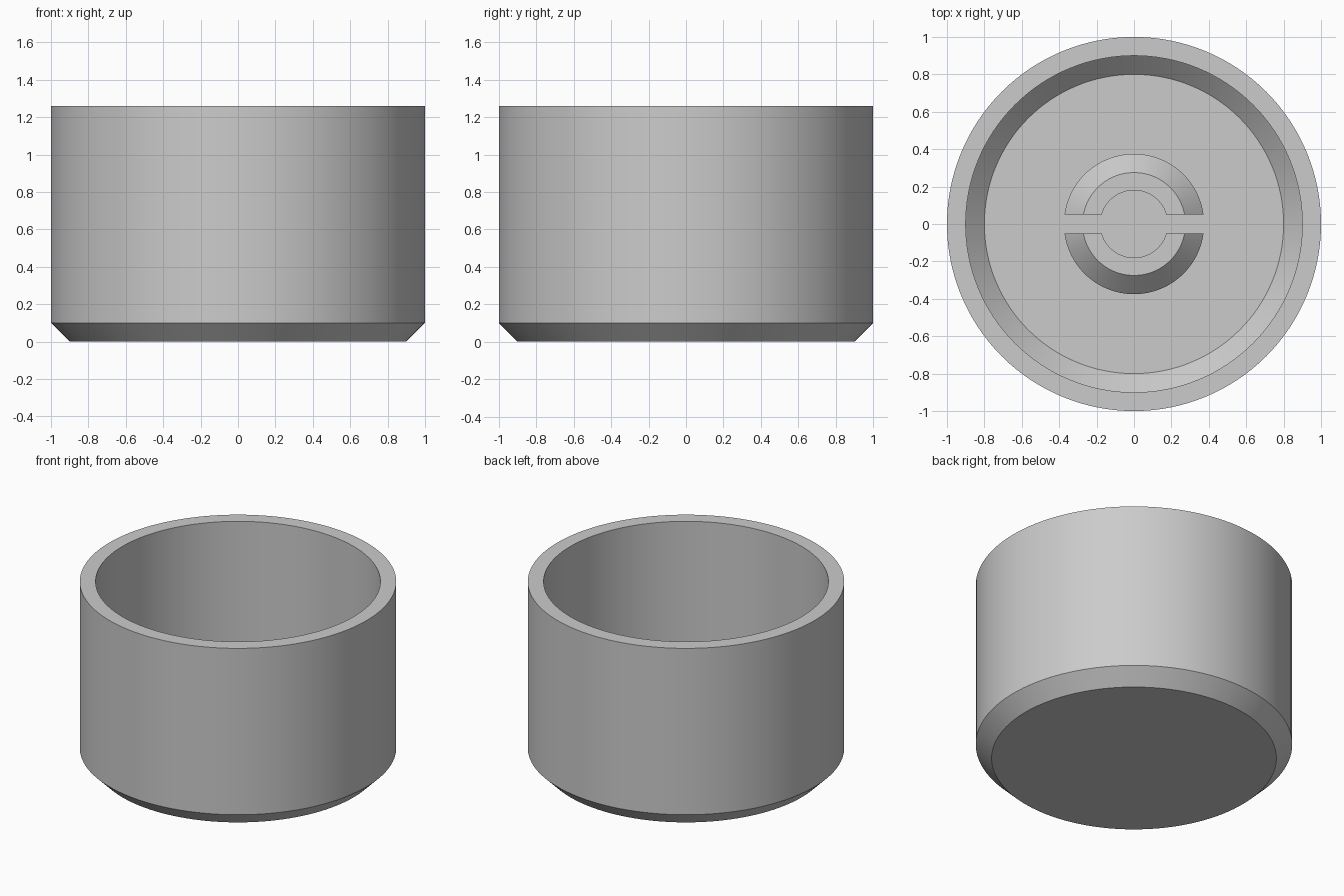
import bpy
import bmesh
import math

cube = bpy.data.objects.get("Cube")
if cube:
    bpy.data.objects.remove(cube, do_unlink=True)

SEGMENTS = 128
FLOOR = 0.1        # floor height inside the cup
CLIP_TOP = 0.6     # height of the split clip

# Single grey material
grey = bpy.data.materials.new("plain grey")
grey.use_nodes = True
colour = (0.6, 0.6, 0.6, 1)
grey.diffuse_color = colour
grey.node_tree.nodes["Principled BSDF"].inputs["Base Color"].default_value = colour


def lathe(profile, closed):
    """Revolve an (r, z) profile around the z axis."""
    bm = bmesh.new()
    verts = [bm.verts.new((r, 0, z)) for r, z in profile]
    pairs = list(zip(verts, verts[1:]))
    if closed:
        pairs.append((verts[-1], verts[0]))
    edges = [bm.edges.new(p) for p in pairs]
    bmesh.ops.spin(bm, geom=verts + edges, cent=(0, 0, 0), axis=(0, 0, 1),
                   angle=math.tau, steps=SEGMENTS)
    bmesh.ops.remove_doubles(bm, verts=bm.verts[:], dist=0.0005)
    return bm


def finish(bm, name):
    bmesh.ops.recalc_face_normals(bm, faces=bm.faces[:])
    mesh = bpy.data.meshes.new(name)
    bm.to_mesh(mesh)
    bm.free()
    mesh.materials.append(grey)
    obj = bpy.data.objects.new(name, mesh)
    bpy.context.collection.objects.link(obj)
    bpy.ops.object.select_all(action="DESELECT")
    obj.select_set(True)
    bpy.context.view_layer.objects.active = obj
    bpy.ops.object.shade_smooth_by_angle(angle=math.radians(30))
    return obj


# Cup with chamfers outside and inside its base
cup_profile = [(0, 0), (0.9, 0), (1, 0.1), (1, 1.26), (0.9, 1.26),
               (0.9, FLOOR + 0.1), (0.8, FLOOR), (0, FLOOR)]
finish(lathe(cup_profile, False), "cup")

# Two halves of the barbed clip, separated by a narrow slot
clip_profile = [(0.18, FLOOR - 0.02), (0.275, FLOOR - 0.02),
                (0.275, CLIP_TOP - 0.2), (0.375, CLIP_TOP - 0.1),
                (0.275, CLIP_TOP), (0.18, CLIP_TOP)]
for side, name in ((1, "back_clip"), (-1, "front_clip")):
    bm = lathe(clip_profile, True)
    bmesh.ops.bisect_plane(bm, geom=bm.verts[:] + bm.edges[:] + bm.faces[:],
                           plane_co=(0, side * 0.05, 0),
                           plane_no=(0, side, 0), clear_inner=True)
    rims = [e for e in bm.edges if e.is_boundary]
    bmesh.ops.holes_fill(bm, edges=rims, sides=0)
    finish(bm, name)
